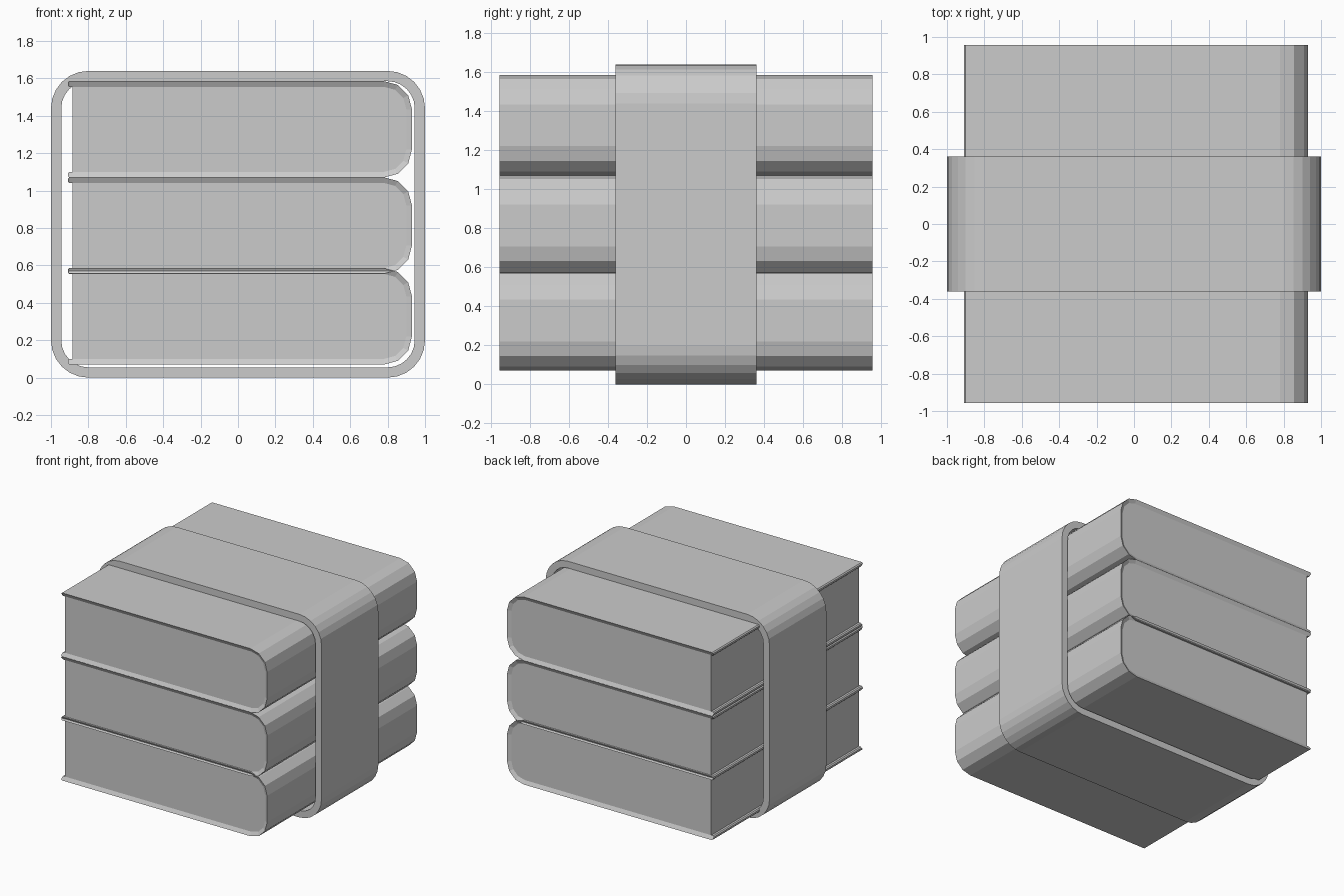
import bpy
from math import sin, cos, pi

if "Cube" in bpy.data.objects:
    bpy.data.objects.remove(bpy.data.objects["Cube"])


def make_object(name, verts, faces):
    mesh = bpy.data.meshes.new(name)
    mesh.from_pydata(verts, [], faces)
    mesh.update()
    obj = bpy.data.objects.new(name, mesh)
    bpy.context.collection.objects.link(obj)
    return obj


def arc(cx, cz, r, start, end, segments):
    angles = [start + (end - start) * i / segments for i in range(segments + 1)]
    return [(cx + r * cos(a), cz + r * sin(a)) for a in angles]


def shell(name, outer, inner, y_outer, y_inner, closed):
    """Thick strip between two matching xz paths, running along y."""
    n = len(outer)
    rings = [(outer, -y_outer), (outer, y_outer), (inner, y_inner), (inner, -y_inner)]
    verts = [(x, y, z) for path, y in rings for x, z in path]
    faces = []
    for i in range(n if closed else n - 1):
        j = (i + 1) % n
        for k in range(4):
            m = (k + 1) % 4
            faces.append((k * n + i, k * n + j, m * n + j, m * n + i))
    if not closed:
        faces.append((0, n, 2 * n, 3 * n))
        faces.append((4 * n - 1, 3 * n - 1, 2 * n - 1, n - 1))
    return make_object(name, verts, faces)


def prism(name, path, y):
    n = len(path)
    verts = [(x, s * y, z) for s in (-1, 1) for x, z in path]
    faces = [tuple(range(n)), tuple(reversed(range(n, 2 * n)))]
    faces += [(i, i + n, (i + 1) % n + n, (i + 1) % n) for i in range(n)]
    return make_object(name, verts, faces)


def spine_path(z0, z1, inset):
    # rounded U: bottom corner then top corner
    cx, r = 0.78, 0.15
    return (arc(cx, z0 + r, r - inset, -pi / 2, 0, 3)
            + arc(cx, z1 - r, r - inset, 0, pi / 2, 3))


# Three books, each a folded cover around a page block
HEIGHT, COVER = 0.515, 0.03
for number, z0 in enumerate((0.07, 0.556, 1.07), 1):
    z1 = z0 + HEIGHT
    outer = ([(-0.91, z0 + 0.008), (-0.902, z0)] + spine_path(z0, z1, 0)
             + [(-0.902, z1), (-0.91, z1 - 0.008)])
    inner = ([(-0.91, z0 + COVER - 0.008), (-0.902, z0 + COVER)] + spine_path(z0, z1, COVER)
             + [(-0.902, z1 - COVER), (-0.91, z1 - COVER + 0.008)])
    shell(f"book_cover_{number}", outer, inner, 0.957, 0.942, False)
    pages = [(-0.885, z0 + COVER)] + spine_path(z0, z1, COVER) + [(-0.885, z1 - COVER)]
    prism(f"book_pages_{number}", pages, 0.942)


# Strap wrapped round the stack
def strap_path(r):
    path = []
    for i, (cx, cz) in enumerate(((0.8, 1.44), (-0.8, 1.44), (-0.8, 0.2), (0.8, 0.2))):
        path += arc(cx, cz, r, i * pi / 2, (i + 1) * pi / 2, 6)
    return path


shell("strap", strap_path(0.2), strap_path(0.145), 0.362, 0.362, True)

# Make all normals point outward
import bmesh
for obj in bpy.context.collection.objects:
    bm = bmesh.new()
    bm.from_mesh(obj.data)
    bmesh.ops.recalc_face_normals(bm, faces=bm.faces)
    bm.to_mesh(obj.data)
    bm.free()
